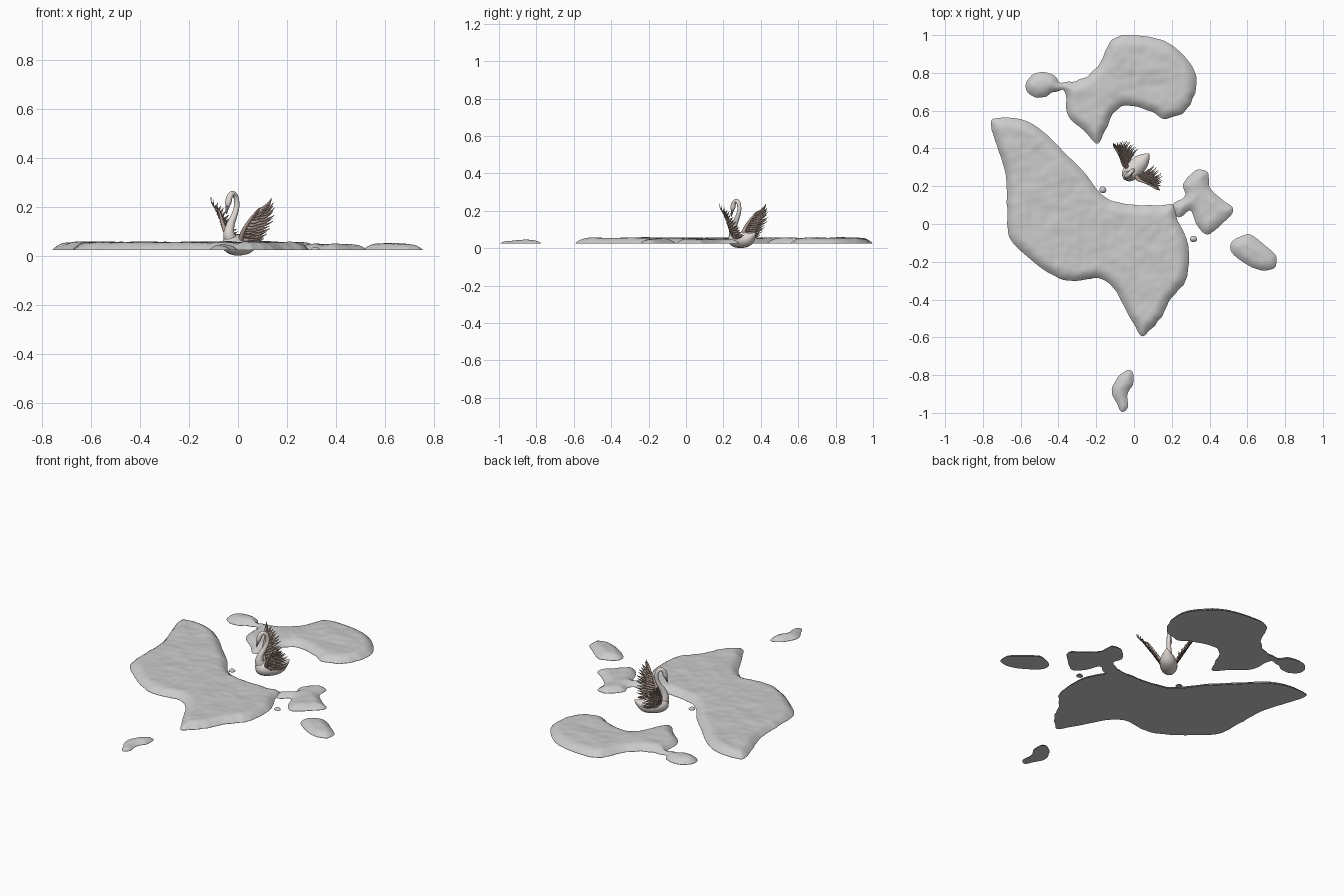
import bpy, bmesh, math
from mathutils import Vector, noise
from mathutils.kdtree import KDTree

if "Cube" in bpy.data.objects:
    bpy.data.objects.remove(bpy.data.objects["Cube"])

BASE = 0.022


def material(name, col):
    m = bpy.data.materials.new(name)
    m.diffuse_color = (*col, 1)
    m.use_nodes = True
    m.node_tree.nodes["Principled BSDF"].inputs["Base Color"].default_value = m.diffuse_color
    return m


def finish(name, verts, faces, mat=None):
    me = bpy.data.meshes.new(name)
    me.from_pydata(verts, [], faces)
    bm = bmesh.new()
    bm.from_mesh(me)
    bmesh.ops.recalc_face_normals(bm, faces=bm.faces)
    bm.to_mesh(me)
    bm.free()
    me.shade_smooth()
    if mat:
        me.materials.append(mat)
    ob = bpy.data.objects.new(name, me)
    bpy.context.collection.objects.link(ob)
    return ob


def spline(pts, closed, n):
    # Catmull-Rom interpolation
    pts = [Vector(p) for p in pts]
    k, out = len(pts), []
    for i in range(k if closed else k - 1):
        if closed:
            a, b, c, d = (pts[(i + j) % k] for j in (-1, 0, 1, 2))
        else:
            a, b, c, d = (pts[min(max(i + j, 0), k - 1)] for j in (-1, 0, 1, 2))
        for s in range(n):
            t = s / n
            out.append(0.5 * (2 * b + (c - a) * t + (2 * a - 5 * b + 4 * c - d) * t * t
                              + (3 * b - a - 3 * c + d) * t ** 3))
    if not closed:
        out.append(pts[-1])
    return out


def inside(x, y, poly):
    r, (px, py) = False, poly[-1]
    for qx, qy in poly:
        if (qy > y) != (py > y) and x < (px - qx) * (y - qy) / (py - qy) + qx:
            r = not r
        px, py = qx, qy
    return r


def floe(name, outline, res=0.012, height=0.031, slope=0.06):
    # Flat-bottomed ice sheet: grid clipped to the outline, domed by edge distance
    poly = []
    for p in spline(outline, True, 6):
        w = noise.noise(Vector((p.x * 22, p.y * 22, 3))) * min(0.007, res * 0.6)
        poly.append((p.x + w, p.y - w))
    edge = []
    for (ax, ay), (bx, by) in zip(poly, poly[1:] + poly[:1]):
        edge += [(ax + (bx - ax) * t / 5, ay + (by - ay) * t / 5, 0) for t in range(5)]
    kd = KDTree(len(edge))
    for i, p in enumerate(edge):
        kd.insert(p, i)
    kd.balance()
    x0, x1 = min(p[0] for p in poly), max(p[0] for p in poly)
    y0, y1 = min(p[1] for p in poly), max(p[1] for p in poly)
    idx, pos, quads, use = {}, [], [], {}
    for i in range(int((x1 - x0) / res) + 1):
        for j in range(int((y1 - y0) / res) + 1):
            if not inside(x0 + (i + .5) * res, y0 + (j + .5) * res, poly):
                continue
            q = []
            for a, b in ((i, j), (i + 1, j), (i + 1, j + 1), (i, j + 1)):
                if (a, b) not in idx:
                    idx[a, b] = len(pos)
                    pos.append((x0 + a * res, y0 + b * res))
                q.append(idx[a, b])
                use[q[-1]] = use.get(q[-1], 0) + 1
            quads.append(q)
    top, bottom = [], []
    for k, (x, y) in enumerate(pos):
        co, _, d = kd.find((x, y, 0))
        if use[k] < 4:
            x, y, d = co.x, co.y, 0
        s = min(d / slope, 1)
        bump = 1 + 0.16 * noise.noise(Vector((x * 9, y * 9, 0))) + 0.1 * noise.noise(Vector((x * 25, y * 25, 5)))
        top.append((x, y, BASE + 0.002 + height * bump * (1 - (1 - s) ** 2.2)))
        bottom.append((x, y, BASE))
    n = len(pos)
    faces = quads + [[v + n for v in reversed(q)] for q in quads]
    return finish(name, top + bottom, faces)


# Ice sheets
floe("main_ice_floe", [(-.76, .53), (-.72, .565), (-.58, .55), (-.47, .48), (-.365, .375), (-.26, .27),
     (-.19, .175), (-.11, .12), (.03, .10), (.14, .10), (.21, .10), (.23, .02), (.28, -.08), (.29, -.19),
     (.27, -.31), (.19, -.40), (.14, -.50), (.05, -.595), (0, -.53), (-.05, -.44), (-.10, -.35),
     (-.18, -.29), (-.34, -.30), (-.44, -.265), (-.55, -.185), (-.66, -.07), (-.67, .08), (-.68, .265), (-.72, .40)])
floe("rear_ice_floe", [(-.10, .985), (-.02, 1.0), (.14, .975), (.24, .915), (.32, .81), (.325, .70), (.27, .60),
     (.165, .555), (.085, .60), (-.05, .625), (-.11, .58), (-.155, .49), (-.195, .425), (-.26, .49),
     (-.35, .575), (-.365, .70), (-.42, .70), (-.48, .67), (-.55, .685), (-.575, .735), (-.54, .785),
     (-.48, .805), (-.42, .785), (-.395, .75), (-.355, .755), (-.285, .765), (-.19, .83), (-.15, .925)])
floe("side_ice_floe", [(.32, .28), (.39, .275), (.40, .195), (.465, .13), (.525, .08), (.48, .015), (.39, -.055),
     (.33, 0), (.30, .07), (.235, .035), (.205, .10), (.27, .15), (.26, .21)], 0.008, 0.024)
floe("right_ice_floe", [(.535, -.08), (.61, -.055), (.695, -.115), (.755, -.175), (.73, -.24), (.64, -.235),
     (.535, -.17), (.51, -.12)], 0.008, 0.026)
floe("front_ice_floe", [(-.065, -.79), (-.01, -.78), (-.005, -.85), (-.035, -.9), (-.03, -.97), (-.065, -.995),
     (-.09, -.95), (-.12, -.875)], 0.007, 0.02, 0.05)
for name, cx, cy in (("ice_chip_a", .315, -.08), ("ice_chip_b", -.165, .18)):
    floe(name, [(cx + .019 * math.cos(a * math.pi / 3), cy + .017 * math.sin(a * math.pi / 3))
                for a in range(6)], 0.005, 0.012, 0.02)

# Swan, in local axes: forward, side, up
white = material("plumage", (.74, .69, .66))
brown = material("feathers", (.42, .32, .27))
dark = material("beak", (.2, .17, .16))


def place(f, s, z):
    r = math.sqrt(.5)
    return Vector((.01 - r * f - r * s, .30 - r * f + r * s, z))


def loft(name, sections, mat, n=5, sides=20):
    # sections: forward, up, half width, half height; swept in the swan's plane of symmetry
    rows = spline([s[:2] + (0,) for s in sections], False, n)
    sizes = spline([s[2:] + (0,) for s in sections], False, n)
    verts, faces = [], []
    for i, (p, r) in enumerate(zip(rows, sizes)):
        t = (rows[min(i + 1, len(rows) - 1)] - rows[max(i - 1, 0)]).normalized()
        for k in range(sides):
            a = 2 * math.pi * k / sides
            h = math.sin(a) * r.y
            verts.append(place(p.x - t.y * h, math.cos(a) * r.x, p.y + t.x * h))
    for i in range(len(rows) - 1):
        for k in range(sides):
            m = (k + 1) % sides
            faces.append((i * sides + k, i * sides + m, (i + 1) * sides + m, (i + 1) * sides + k))
    faces += [tuple(range(sides)), tuple(range((len(rows) - 1) * sides, len(rows) * sides))]
    return finish(name, verts, faces, mat)


loft("swan_body", [(-.098, .084, .003, .003), (-.08, .068, .02, .016), (-.045, .05, .04, .036),
     (0, .044, .047, .043), (.045, .047, .044, .042), (.075, .058, .028, .03), (.09, .062, .002, .002)], white)
loft("swan_neck", [(.045, .05, .03, .032), (.066, .085, .024, .024), (.058, .125, .017, .017),
     (.038, .16, .013, .013), (.022, .2, .011, .011), (.025, .237, .0105, .0105), (.044, .254, .0105, .0105),
     (.062, .241, .0125, .012), (.07, .218, .013, .013), (.074, .202, .008, .008)], white)
loft("swan_beak", [(.072, .208, .009, .009), (.077, .192, .0065, .006), (.08, .178, .005, .003),
     (.081, .17, .002, .001)], dark)


def feather(verts, faces, root, tip, width, across, sag):
    # Thin lens-section leaf running from root to tip
    base, n = len(verts), 8
    axis = (tip - root).normalized()
    wide = (across - axis * across.dot(axis)).normalized()
    thick = axis.cross(wide)
    for i in range(n + 1):
        t = i / n
        c = root.lerp(tip, t) + sag * (4 * t * (1 - t))
        w = width * (0.45 + 0.55 * math.sin(math.pi * min(t * .9 + .1, 1))) * (1 - t ** 5 * .9)
        for u, v in ((-1, 0), (0, .0018), (1, 0), (0, -.0018)):
            verts.append(c + wide * u * w + thick * v)
    for i in range(n):
        for k in range(4):
            a, b = base + i * 4, base + i * 4 + 4
            m = (k + 1) % 4
            faces.append((a + k, a + m, b + m, b + k))


def wing(name, side):
    verts, faces = [], []
    arm = spline([(.03, .03, .06), (.035, .055, .105), (.025, .085, .15), (.01, .115, .19)], False, 8)
    tips = spline([(-.075, .06, .07), (-.075, .09, .105), (-.07, .125, .155), (-.045, .15, .2),
                   (-.005, .175, .238)], False, 8)
    for layer, count, reach, width in ((0, 15, 1, .0085), (1, 13, .66, .008), (2, 11, .38, .008)):
        for i in range(count):
            t = i / (count - 1)
            a = arm[round(t * (len(arm) - 1))]
            b = tips[round(t * (len(tips) - 1))]
            b = a.lerp(b, reach * (1 - .06 * (i % 2)))
            out = Vector((0, .004 * layer, -.003 * layer))
            a, b = a + out, b + out
            p = lambda v: place(v.x, v.y * side, v.z)
            across = p(Vector((.2, .6, .8))) - p(Vector((0, 0, 0)))
            sag = p(Vector((0, .012 * reach, -.008 * reach))) - p(Vector((0, 0, 0)))
            feather(verts, faces, p(a), p(b), width, across, sag)
    # Leading edge of the wing
    base = len(verts)
    for i, c in enumerate(arm):
        r = .013 * (1 - .7 * i / (len(arm) - 1))
        for k in range(8):
            q = k * math.pi / 4
            verts.append(place(c.x + r * math.cos(q), (c.y + r * .7 * math.sin(q)) * side, c.z - r * .5 * math.sin(q)))
    for i in range(len(arm) - 1):
        for k in range(8):
            a, m = base + i * 8, (k + 1) % 8
            faces.append((a + k, a + m, a + 8 + m, a + 8 + k))
    finish(name, verts, faces, brown)


wing("swan_wing_right", -1)
wing("swan_wing_left", 1)
